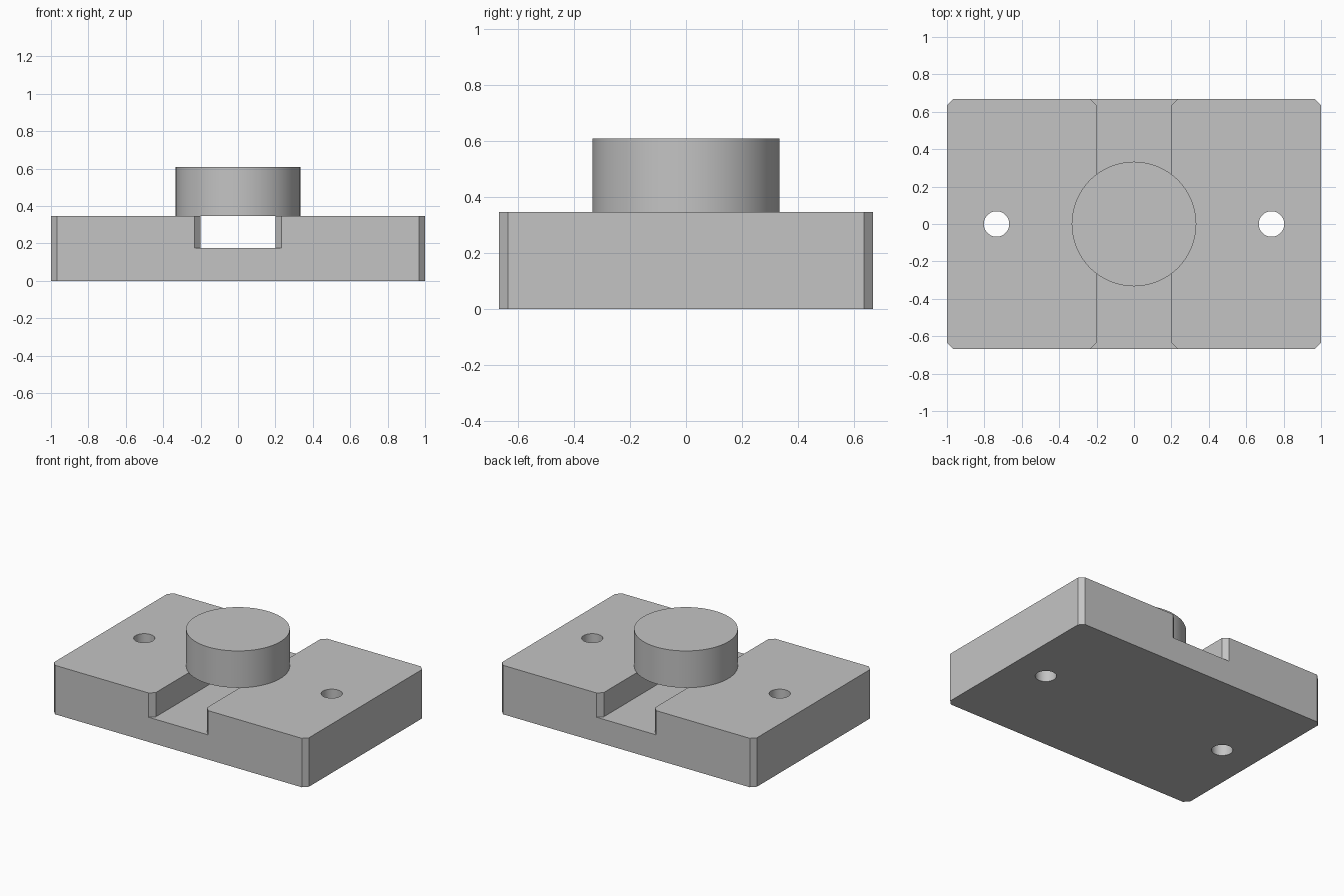
import bpy, bmesh, math

cube = bpy.data.objects.get("Cube")
if cube:
    bpy.data.objects.remove(cube, do_unlink=True)

HALF_X, HALF_Y, HEIGHT = 1.0, 0.667, 0.347
CHAMFER = 0.033
SLOT_HALF, SLOT_FLOOR = 0.2, 0.175
DISC_R, DISC_TOP = 0.333, 0.608
HOLE_X, HOLE_R = 0.735, 0.068

grey = bpy.data.materials.new("plain grey")
grey.use_nodes = True
colour = (0.55, 0.55, 0.55, 1)
grey.diffuse_color = colour
grey.node_tree.nodes["Principled BSDF"].inputs["Base Color"].default_value = colour


def prism(name, outline, z0, z1):
    """Extrude a counter-clockwise plan outline from z0 to z1."""
    bm = bmesh.new()
    base = bm.faces.new([bm.verts.new((x, y, z0)) for x, y in outline])
    out = bmesh.ops.extrude_face_region(bm, geom=[base], use_keep_orig=True)
    top = [v for v in out["geom"] if isinstance(v, bmesh.types.BMVert)]
    bmesh.ops.translate(bm, verts=top, vec=(0, 0, z1 - z0))
    bmesh.ops.recalc_face_normals(bm, faces=bm.faces)
    mesh = bpy.data.meshes.new(name)
    bm.to_mesh(mesh)
    bm.free()
    mesh.materials.append(grey)
    obj = bpy.data.objects.new(name, mesh)
    bpy.context.collection.objects.link(obj)
    return obj


def circle(cx, radius, count):
    angles = [2 * math.pi * i / count for i in range(count)]
    return [(cx + radius * math.cos(a), radius * math.sin(a)) for a in angles]


def four_way(quarter):
    """Mirror a quarter outline, running from +x to +y, into all quadrants."""
    half = quarter + [(-x, y) for x, y in reversed(quarter)]
    return half + [(-x, -y) for x, y in half]


def select_only(obj):
    bpy.ops.object.select_all(action="DESELECT")
    obj.select_set(True)
    bpy.context.view_layer.objects.active = obj


def cut(obj, cutter):
    cutter.hide_render = True
    mod = obj.modifiers.new("cut", "BOOLEAN")
    mod.operation = "DIFFERENCE"
    mod.solver = "EXACT"
    mod.object = cutter
    select_only(obj)
    bpy.ops.object.modifier_apply(modifier=mod.name)
    bpy.data.objects.remove(cutter, do_unlink=True)


# Base block with chamfered vertical corners
block = prism("base_block", four_way([(HALF_X, HALF_Y - CHAMFER),
                                      (HALF_X - CHAMFER, HALF_Y)]), 0, HEIGHT)

# Cross slot, flared at both mouths
flare = SLOT_HALF + CHAMFER
slot = four_way([(SLOT_HALF, HALF_Y - CHAMFER), (flare, HALF_Y), (flare, HALF_Y + 0.1)])
cut(block, prism("slot_cutter", slot, SLOT_FLOOR, HEIGHT + 0.1))

# Two through holes
for side in (-1, 1):
    cut(block, prism("hole_cutter", circle(side * HOLE_X, HOLE_R, 48), -0.1, HEIGHT + 0.1))

# Round boss bridging the slot
boss = prism("round_boss", circle(0, DISC_R, 96), HEIGHT, DISC_TOP)

for obj in (block, boss):
    select_only(obj)
    bpy.ops.object.shade_smooth_by_angle(angle=math.radians(30))
